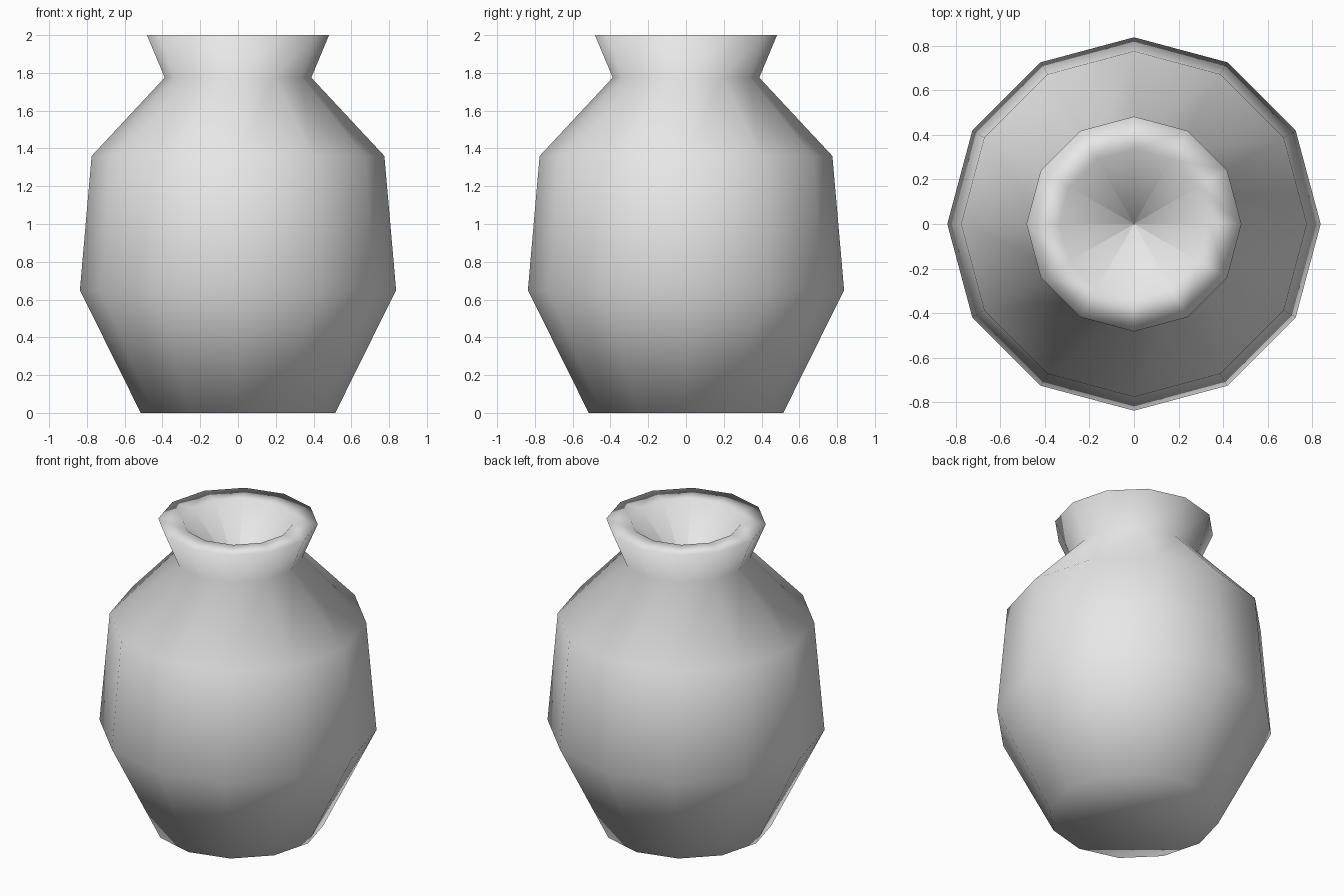
import bpy
import bmesh
import math

if "Cube" in bpy.data.objects:
    bpy.data.objects.remove(bpy.data.objects["Cube"])

SIDES = 12

# Radius and height of each ring, from the base up and over the lip into the mouth
PROFILE = [
    (0.515, 0.0),    # base
    (0.837, 0.65),   # belly
    (0.775, 1.36),   # shoulder
    (0.388, 1.775),  # neck
    (0.482, 2.0),    # outer lip
    (0.335, 2.0),    # inner lip
    (0.002, 1.64),   # bottom of the mouth
]


def lathe(name, profile, sides, material):
    bm = bmesh.new()
    rings = []
    for radius, height in profile:
        rings.append([
            bm.verts.new((radius * math.cos(2 * math.pi * i / sides),
                          radius * math.sin(2 * math.pi * i / sides),
                          height))
            for i in range(sides)
        ])
    # Walls between neighbouring rings
    for low, high in zip(rings, rings[1:]):
        for i in range(sides):
            j = (i + 1) % sides
            bm.faces.new((low[i], low[j], high[j], high[i]))
    # Closed base
    bm.faces.new(list(reversed(rings[0])))
    for face in bm.faces:
        face.smooth = True
    mesh = bpy.data.meshes.new(name)
    bm.to_mesh(mesh)
    bm.free()
    mesh.materials.append(material)
    obj = bpy.data.objects.new(name, mesh)
    bpy.context.collection.objects.link(obj)
    return obj


clay = bpy.data.materials.new("light_grey")
clay.diffuse_color = (0.8, 0.8, 0.8, 1.0)
clay.use_nodes = True
clay.node_tree.nodes["Principled BSDF"].inputs["Base Color"].default_value = clay.diffuse_color

# Twelve-sided vase, smooth shaded throughout
lathe("vase", PROFILE, SIDES, clay)
